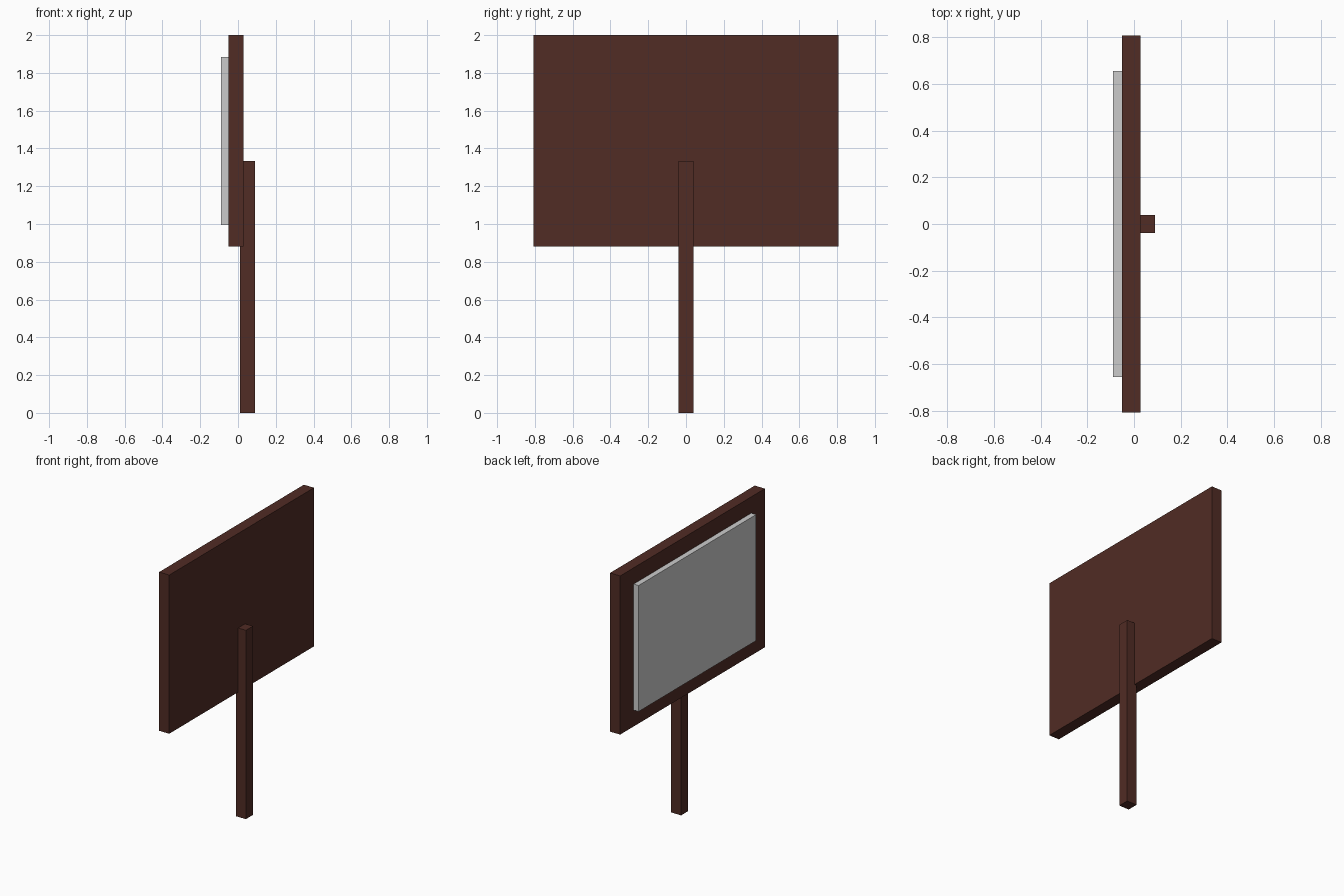
import bpy

if "Cube" in bpy.data.objects:
    bpy.data.objects.remove(bpy.data.objects["Cube"])

# Dark brown wood; the display panel stays plain grey
wood = bpy.data.materials.new("dark_wood")
wood.diffuse_color = (0.082, 0.025, 0.018, 1)
wood.use_nodes = True
wood.node_tree.nodes["Principled BSDF"].inputs["Base Color"].default_value = wood.diffuse_color


def box(name, x, y, z, mat=None):
    """Box spanning the given (min, max) range on each axis."""
    bpy.ops.mesh.primitive_cube_add(
        size=1, location=[(a + b) / 2 for a, b in (x, y, z)])
    ob = bpy.context.object
    ob.name = name
    ob.scale = [b - a for a, b in (x, y, z)]
    bpy.ops.object.transform_apply(location=False, rotation=False, scale=True)
    if mat:
        ob.data.materials.append(mat)
    return ob


# Post, set slightly into the back of the board
box("post", (0.011, 0.089), (-0.039, 0.039), (0, 1.333), wood)
# Sign board
box("board", (-0.051, 0.028), (-0.807, 0.807), (0.88, 2.0), wood)
# Raised blank panel on the face of the board
box("panel", (-0.089, -0.045), (-0.656, 0.656), (0.995, 1.885))
